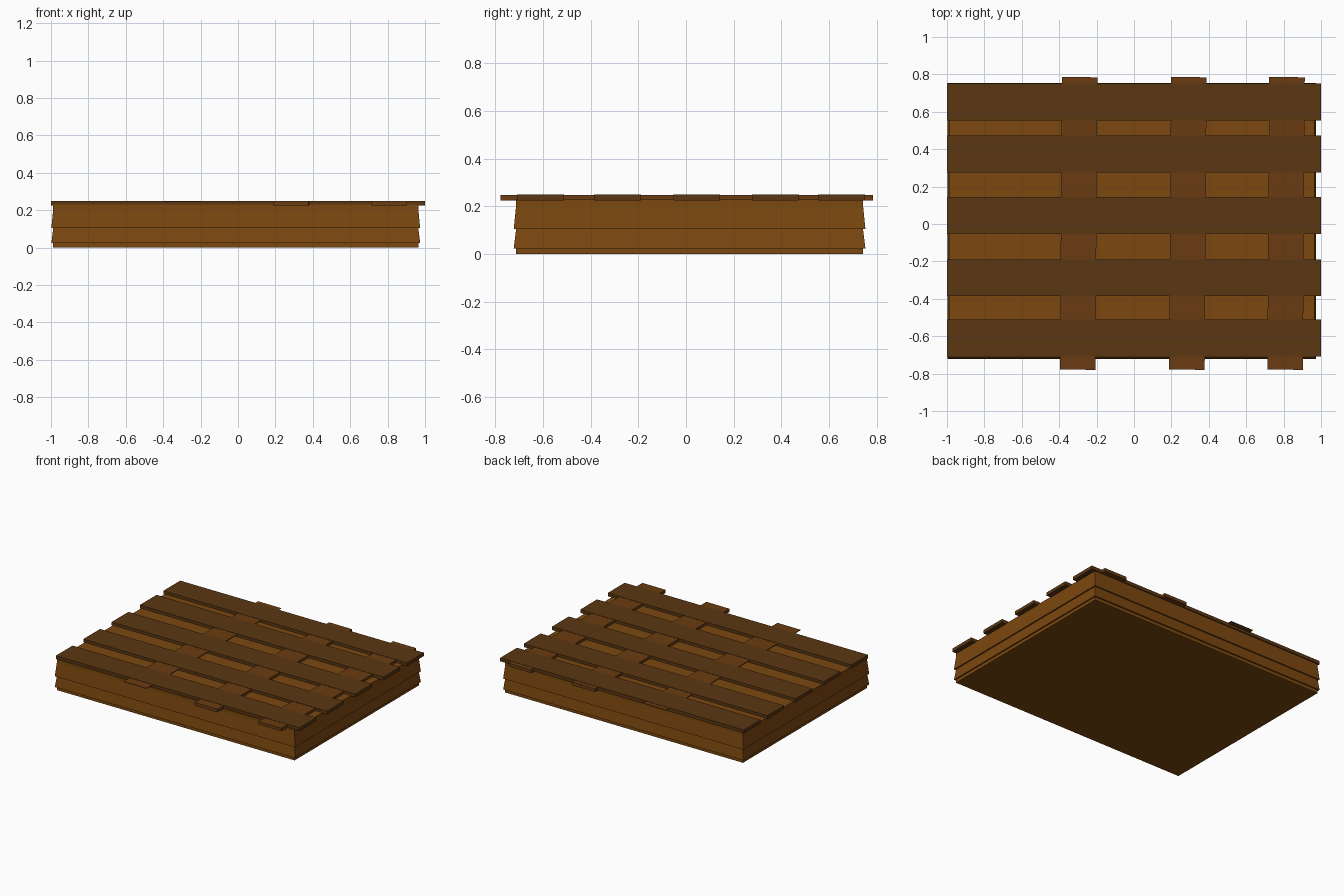
import bpy, bmesh, math

if "Cube" in bpy.data.objects:
    bpy.data.objects.remove(bpy.data.objects["Cube"])


def material(name, color):
    m = bpy.data.materials.new(name)
    m.diffuse_color = (*color, 1)
    m.use_nodes = True
    m.node_tree.nodes["Principled BSDF"].inputs["Base Color"].default_value = m.diffuse_color
    return m


BASE = material("base_wood", (0.2, 0.064, 0.005))
LONG = material("dark_plank_wood", (0.105, 0.038, 0.006))
CROSS = material("cross_plank_wood", (0.145, 0.046, 0.006))


def finish(name, bm, mat):
    bmesh.ops.recalc_face_normals(bm, faces=bm.faces)
    me = bpy.data.meshes.new(name)
    bm.to_mesh(me)
    bm.free()
    me.materials.append(mat)
    ob = bpy.data.objects.new(name, me)
    bpy.context.collection.objects.link(ob)
    return ob


def plank(name, cx, cy, w, d, z0, z1, mat, angle=0.0):
    bm = bmesh.new()
    bmesh.ops.create_cube(bm, size=1)
    bmesh.ops.scale(bm, vec=(w, d, z1 - z0), verts=bm.verts)
    ob = finish(name, bm, mat)
    ob.location = (cx, cy, (z0 + z1) / 2)
    ob.rotation_euler.z = angle
    return ob


# Base: stacked boards whose lower lips flare outward
profile = [(0, 0), (0.024, 0), (0.024, 0.01), (0.104, 0), (0.104, 0.01),
           (0.205, 0), (0.229, 0)]
bm = bmesh.new()
rings = []
for z, o in profile:
    x0, x1, y0, y1 = -0.988 - o, 0.964 + o, -0.713 - o, 0.743 + o
    rings.append([bm.verts.new(p) for p in
                  ((x0, y0, z), (x1, y0, z), (x1, y1, z), (x0, y1, z))])
for a, b in zip(rings, rings[1:]):
    for i in range(4):
        j = (i + 1) % 4
        bm.faces.new((a[i], a[j], b[j], b[i]))
bm.faces.new(rings[0][::-1])
bm.faces.new(rings[-1])
finish("base", bm, BASE)

# Long planks along x
for i, y in enumerate((-0.61, -0.287, 0.045, 0.375, 0.652)):
    plank(f"long_plank_{i + 1}", 0, y, 2.0, 0.197, 0.225, 0.25, LONG)

# Cross planks along y, very slightly skewed
skew = math.radians(-0.37)
for i, x in enumerate((0.288, 0.813)):
    plank(f"cross_plank_{i + 1}", x, 0.003, 0.19, 1.564, 0.225, 0.248, CROSS, skew)

# Left cross plank is a thin sheet
plank("cross_plank_thin", -0.296, 0.003, 0.19, 1.564, 0.244, 0.248, CROSS, skew)
